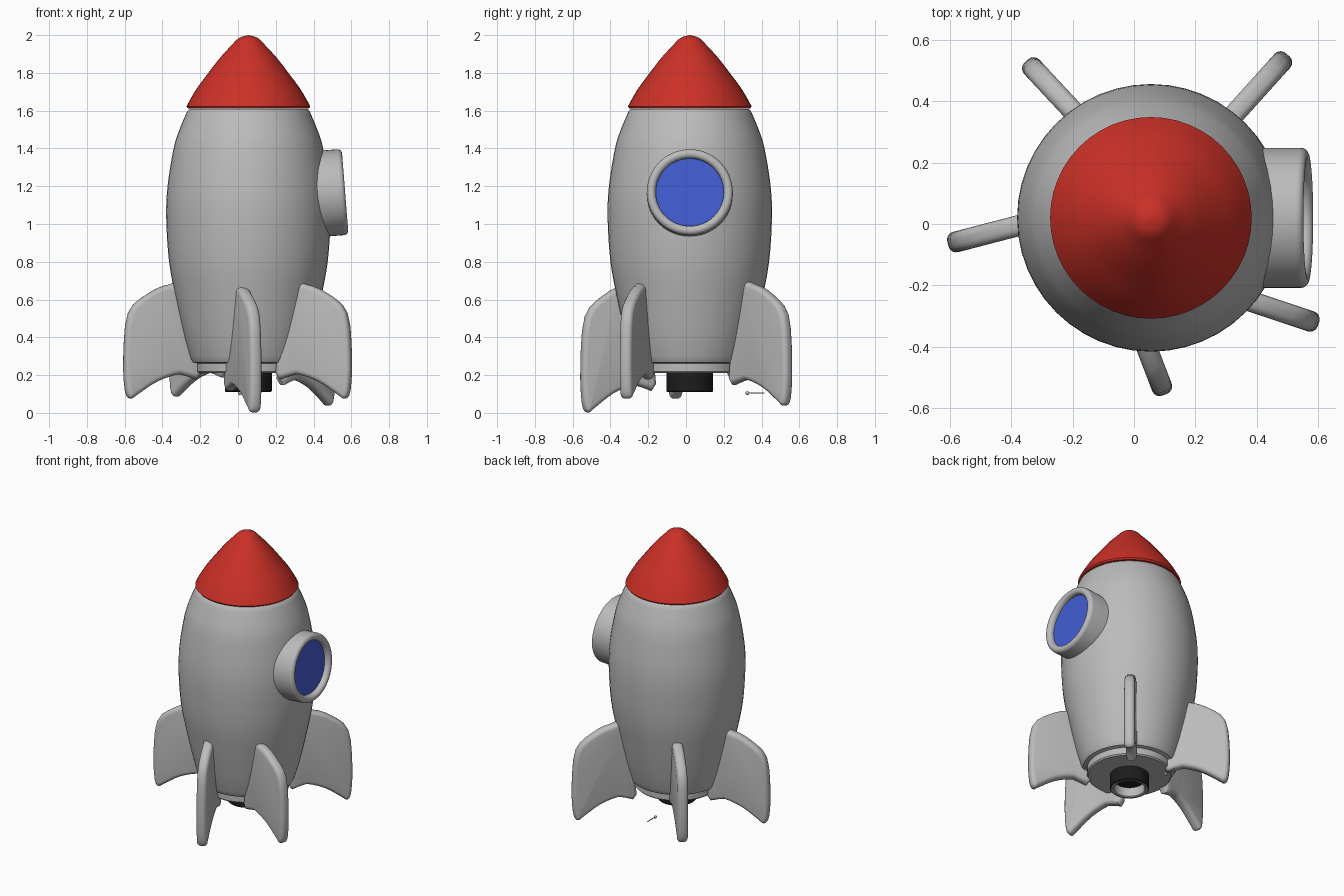
import bpy, bmesh, math
from mathutils import Vector, Matrix

cube = bpy.data.objects.get("Cube")
if cube:
    bpy.data.objects.remove(cube, do_unlink=True)


def material(name, rgb):
    m = bpy.data.materials.new(name)
    m.use_nodes = True
    m.diffuse_color = (*rgb, 1)
    m.node_tree.nodes["Principled BSDF"].inputs["Base Color"].default_value = (*rgb, 1)
    return m


GREY = material("hull grey", (0.5, 0.5, 0.5))
RED = material("nose red", (0.6, 0.03, 0.02))
BLUE = material("window blue", (0.055, 0.11, 0.65))
BLACK = material("nozzle black", (0.012, 0.012, 0.012))
AXIS = Vector((0.055, 0.02, 0))


def smooth_path(pts, steps, closed=False):
    """Catmull-Rom curve through 2D points."""
    n = len(pts)
    pick = (lambda i: Vector(pts[i % n])) if closed else (lambda i: Vector(pts[max(0, min(n - 1, i))]))
    out = []
    for i in range(n if closed else n - 1):
        a, b, c, d = (pick(i + k) for k in (-1, 0, 1, 2))
        for s in range(steps):
            t = s / steps
            out.append(0.5 * (2 * b + (c - a) * t + (2 * a - 5 * b + 4 * c - d) * t * t
                              + (3 * b - a - 3 * c + d) * t ** 3))
    if not closed:
        out.append(Vector(pts[-1]))
    return out


def finish(name, bm, mats, angle=35):
    bmesh.ops.recalc_face_normals(bm, faces=bm.faces)
    me = bpy.data.meshes.new(name)
    bm.to_mesh(me)
    bm.free()
    for m in mats:
        me.materials.append(m)
    ob = bpy.data.objects.new(name, me)
    bpy.context.collection.objects.link(ob)
    bpy.ops.object.select_all(action='DESELECT')
    ob.select_set(True)
    bpy.context.view_layer.objects.active = ob
    bpy.ops.object.shade_smooth_by_angle(angle=math.radians(angle))
    return ob


def lathe(name, profile, mats, place, rule=None, sides=48):
    """Spin (radius, height) points about z, then place; rule picks the colour slot."""
    bm = bmesh.new()
    verts = [bm.verts.new((r, 0, z)) for r, z in profile]
    edges = [bm.edges.new(pair) for pair in zip(verts, verts[1:])]
    bmesh.ops.spin(bm, geom=verts + edges, cent=(0, 0, 0), axis=(0, 0, 1),
                   angle=math.tau, steps=sides, use_merge=False)
    bmesh.ops.remove_doubles(bm, verts=bm.verts, dist=0.0005)
    if rule:
        for f in bm.faces:
            c = f.calc_center_median()
            f.material_index = rule(c.xy.length, c.z)
    bm.transform(place)
    return finish(name, bm, mats)


upright = Matrix.Translation(AXIS)

# Hull with a stepped base ring and rounded lower lip
side = smooth_path([(0.305, 0.285), (0.338, 0.4), (0.383, 0.6), (0.42, 0.8), (0.435, 1.03),
                    (0.428, 1.2), (0.396, 1.4), (0.365, 1.5), (0.325, 1.595)], 4)
lathe("hull", [(0, 0.21), (0.262, 0.21), (0.27, 0.218), (0.27, 0.262), (0.295, 0.268)]
      + side + [(0.312, 1.608), (0, 1.608)], [GREY], upright)

# Nose cone
cone = smooth_path([(0.328, 1.622), (0.278, 1.71), (0.212, 1.8), (0.15, 1.88),
                    (0.095, 1.94), (0.05, 1.985), (0, 2.0)], 4)
lathe("nose_cone", [(0, 1.612), (0.32, 1.612)] + cone, [RED], upright)

# Engine nozzle, black outside with a pale lining
lathe("engine_nozzle", [(0, 0.175), (0.095, 0.175), (0.098, 0.115), (0.105, 0.11),
                        (0.118, 0.11), (0.124, 0.116), (0.124, 0.22)],
      [BLACK, GREY], upright, lambda r, z: 1 if 0.08 < r < 0.113 else 0)

# Porthole: rounded frame and recessed glass, leaning slightly upward
porthole = Matrix.Translation((0.567, 0.02, 1.17)) @ Matrix.Rotation(math.radians(85.5), 4, 'Y')
rim = [(0.204 + 0.024 * math.cos(a), -0.024 + 0.024 * math.sin(a))
       for a in (math.pi * k / 10 for k in range(11))]
lathe("window_frame", [(0.228, -0.24)] + rim + [(0.18, -0.06)], [GREY], porthole)
lathe("window_glass", [(0, -0.035), (0.185, -0.035)], [BLUE], porthole)

# Fins: outline measured inward from the outer edge, swept down to a point
outline = smooth_path([(-0.42, 0.21), (-0.33, 0.65), (-0.25, 0.68), (-0.13, 0.63), (-0.025, 0.53),
                       (0, 0.3), (-0.008, 0.12), (-0.035, 0.075), (-0.075, 0.098),
                       (-0.18, 0.165), (-0.3, 0.205)], 3, closed=True)


def fin(name, x, y, degrees, stretch, half=0.034):
    bm = bmesh.new()
    verts = [bm.verts.new((u, -half, 0.68 - (0.68 - z) * stretch)) for u, z in outline]
    face = bm.faces.new(verts)
    new = bmesh.ops.extrude_face_region(bm, geom=[face], use_keep_orig=True)["geom"]
    bmesh.ops.translate(bm, vec=(0, 2 * half, 0),
                        verts=[v for v in new if isinstance(v, bmesh.types.BMVert)])
    bmesh.ops.recalc_face_normals(bm, faces=bm.faces)
    rims = [e for e in bm.edges if abs(e.verts[0].co.y - e.verts[1].co.y) < 0.001]
    bmesh.ops.bevel(bm, geom=rims, offset=0.026, segments=4, profile=0.5,
                    affect='EDGES', clamp_overlap=False)
    bm.transform(Matrix.Translation((x, y, 0)) @ Matrix.Rotation(math.radians(degrees), 4, 'Z'))
    finish(name, bm, [GREY], 40)


fin("back_left_fin", 0.5, 0.55, 48, 1.06)
fin("back_right_fin", -0.35, 0.53, 133, 0.98)
fin("right_fin", -0.605, -0.065, 194.6, 1.0)
fin("front_fin", 0.1, -0.555, -69, 1.12)
fin("front_left_fin", 0.6, -0.325, -18.4, 1.0)

# Small loose pin beneath the hull
pin = Matrix.Translation((0.01, 0.325, 0.105)) @ Matrix.Rotation(math.radians(-90), 4, 'X')
ball = [(0.01 * math.sin(a), -0.01 * math.cos(a)) for a in (math.pi * k / 6 for k in range(6))]
lathe("loose_pin", ball + [(0.003, 0.01), (0.003, 0.09), (0, 0.09)], [GREY], pin, sides=12)
